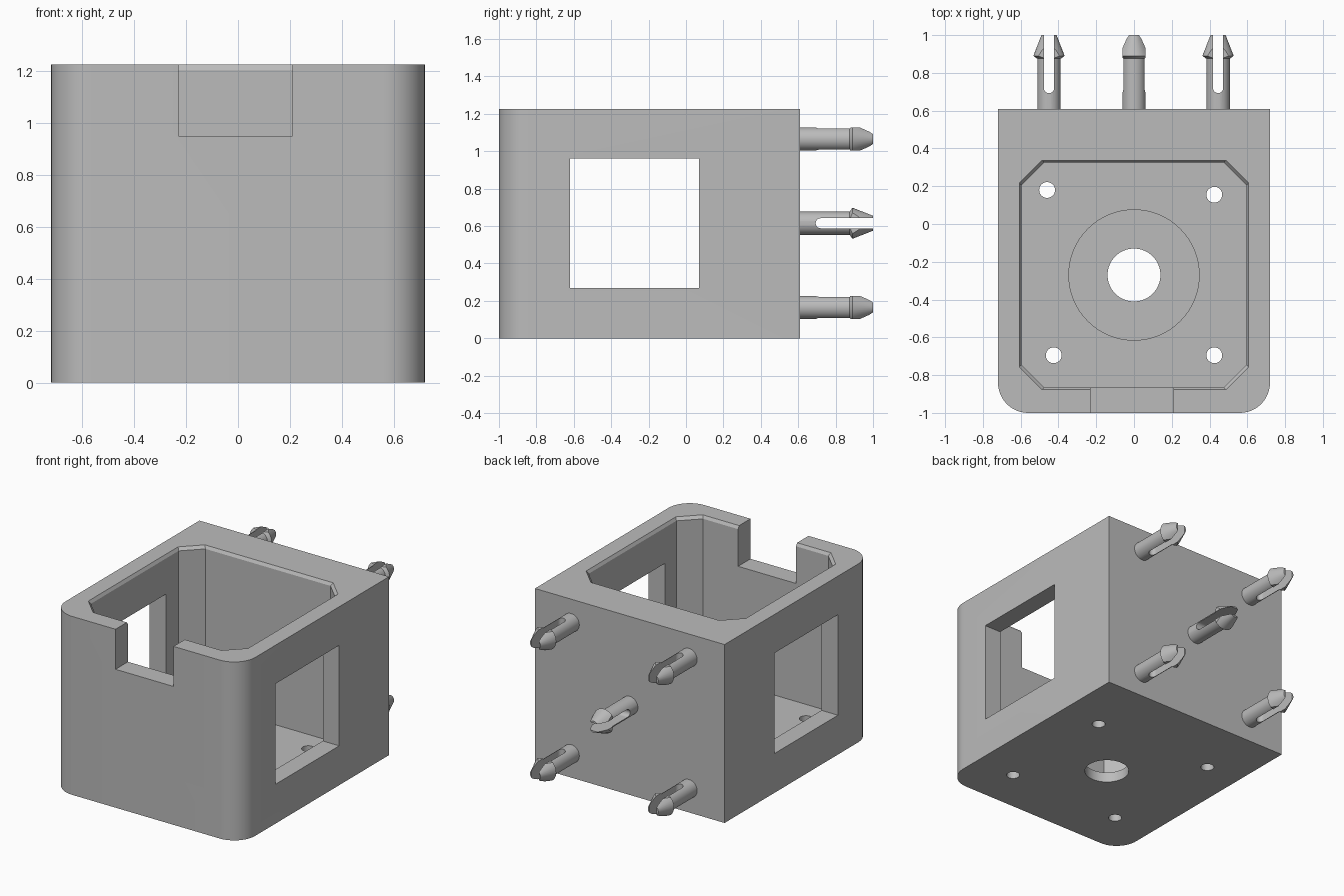
import bpy, bmesh, math
from mathutils import Matrix

cube = bpy.data.objects.get("Cube")
if cube:
    bpy.data.objects.remove(cube, do_unlink=True)

grey = bpy.data.materials.new("plain grey")
grey.use_nodes = True
GREY = (0.5, 0.5, 0.5, 1)
grey.diffuse_color = GREY
grey.node_tree.nodes["Principled BSDF"].inputs["Base Color"].default_value = GREY


def loft(name, sections):
    """Solid from a stack of (outline, height) sections along z."""
    bm = bmesh.new()
    rings = [[bm.verts.new((x, y, z)) for x, y in pts] for pts, z in sections]
    n = len(rings[0])
    for a, b in zip(rings, rings[1:]):
        for i in range(n):
            j = (i + 1) % n
            bm.faces.new((a[i], a[j], b[j], b[i]))
    bm.faces.new(rings[0][::-1])
    bm.faces.new(rings[-1])
    bmesh.ops.recalc_face_normals(bm, faces=bm.faces)
    mesh = bpy.data.meshes.new(name)
    bm.to_mesh(mesh)
    bm.free()
    mesh.materials.append(grey)
    obj = bpy.data.objects.new(name, mesh)
    bpy.context.collection.objects.link(obj)
    return obj


def circle(r, x=0, y=0, n=32):
    return [(x + r * math.cos(math.tau * i / n), y + r * math.sin(math.tau * i / n)) for i in range(n)]


def rect(x0, x1, y0, y1):
    return [(x0, y0), (x1, y0), (x1, y1), (x0, y1)]


def block(name, x0, x1, y0, y1, z0, z1):
    return loft(name, [(rect(x0, x1, y0, y1), z0), (rect(x0, x1, y0, y1), z1)])


def octagon(grow=0):
    x, y0, y1, c = 0.595 + grow, -0.865 - grow, 0.325 + grow, 0.12
    return [(-x + c, y0), (x - c, y0), (x, y0 + c), (x, y1 - c),
            (x - c, y1), (-x + c, y1), (-x, y1 - c), (-x, y0 + c)]


def combine(obj, tool, operation="DIFFERENCE"):
    tool.hide_render = True
    mod = obj.modifiers.new("cut", "BOOLEAN")
    mod.operation, mod.solver, mod.object = operation, "EXACT", tool
    bpy.context.view_layer.objects.active = obj
    bpy.ops.object.modifier_apply(modifier=mod.name)
    bpy.data.objects.remove(tool, do_unlink=True)


def smooth(obj):
    bpy.ops.object.select_all(action="DESELECT")
    obj.select_set(True)
    bpy.context.view_layer.objects.active = obj
    bpy.ops.object.shade_smooth_by_angle(angle=math.radians(25))


# Housing with rounded front corners
W, FRONT, BACK, TOP, R, FLOOR = 0.72, -1.0, 0.61, 1.225, 0.16, 0.14
outline = [(W, BACK), (-W, BACK)]
for cx, start in ((-W + R, math.pi), (W - R, 1.5 * math.pi)):
    for i in range(13):
        a = start + i * math.pi / 24
        outline.append((cx + R * math.cos(a), FRONT + R + R * math.sin(a)))
housing = loft("housing", [(outline, 0), (outline, TOP)])

# Cavity with a flared rim, side windows, front notch
combine(housing, loft("cavity_cutter", [(octagon(), FLOOR), (octagon(), TOP - 0.02),
                                        (octagon(0.012), TOP), (octagon(0.012), TOP + 0.1)]))
combine(housing, block("window_cutter", -1, 1, -0.62, 0.07, 0.27, 0.96))
combine(housing, block("notch_cutter", -0.23, 0.21, -1.1, -0.7, 0.95, 1.4))

# Floor recess, centre hole and screw holes
for r, x, y, z in ((0.345, 0, -0.27, 0.07), (0.14, 0, -0.27, -0.1),
                   (0.042, -0.46, 0.18, -0.1), (0.042, 0.425, 0.155, -0.1),
                   (0.042, -0.425, -0.695, -0.1), (0.042, 0.425, -0.695, -0.1)):
    ring = circle(r, x, y, 64 if r > 0.1 else 24)
    combine(housing, loft("hole_cutter", [(ring, z), (ring, 0.25)]))
smooth(housing)

# Split snap peg, built upright: barbed pin, flattened sides, round-ended slot
profile = ((0.062, -0.02), (0.062, 0.265), (0.083, 0.28), (0.04, 0.39))
peg = loft("snap_peg", [(circle(r), z) for r, z in profile])
combine(peg, block("flat_cutter", -0.2, 0.2, -0.061, 0.061, -0.1, 0.5), "INTERSECT")
S = 0.027
slot = [(S, 0.5), (-S, 0.5)] + [(S * math.cos(math.pi + i * math.pi / 10),
                                 0.11 + S * math.sin(math.pi + i * math.pi / 10)) for i in range(11)]
slot_cutter = loft("slot_cutter", [(slot, -0.2), (slot, 0.2)])
slot_cutter.data.transform(Matrix.Rotation(math.pi / 2, 4, "X"))
combine(peg, slot_cutter)
# Taper the flat sides toward the tip
for v in peg.data.vertices:
    if v.co.z > 0.38:
        v.co.y *= 0.9
smooth(peg)

# Four corner pegs and a centre peg turned a quarter
lay_back = Matrix.Rotation(-math.pi / 2, 4, "X")
spots = [("upper_right_peg", -0.45, 1.065, 0), ("upper_left_peg", 0.445, 1.065, 0),
         ("lower_right_peg", -0.45, 0.165, 0), ("lower_left_peg", 0.445, 0.165, 0),
         ("centre_peg", 0, 0.615, math.pi / 2)]
for name, x, z, turn in spots:
    obj = bpy.data.objects.new(name, peg.data.copy())
    obj.data.transform(Matrix.Translation((x, BACK, z)) @ lay_back @ Matrix.Rotation(turn, 4, "Z"))
    bpy.context.collection.objects.link(obj)
bpy.data.objects.remove(peg, do_unlink=True)
